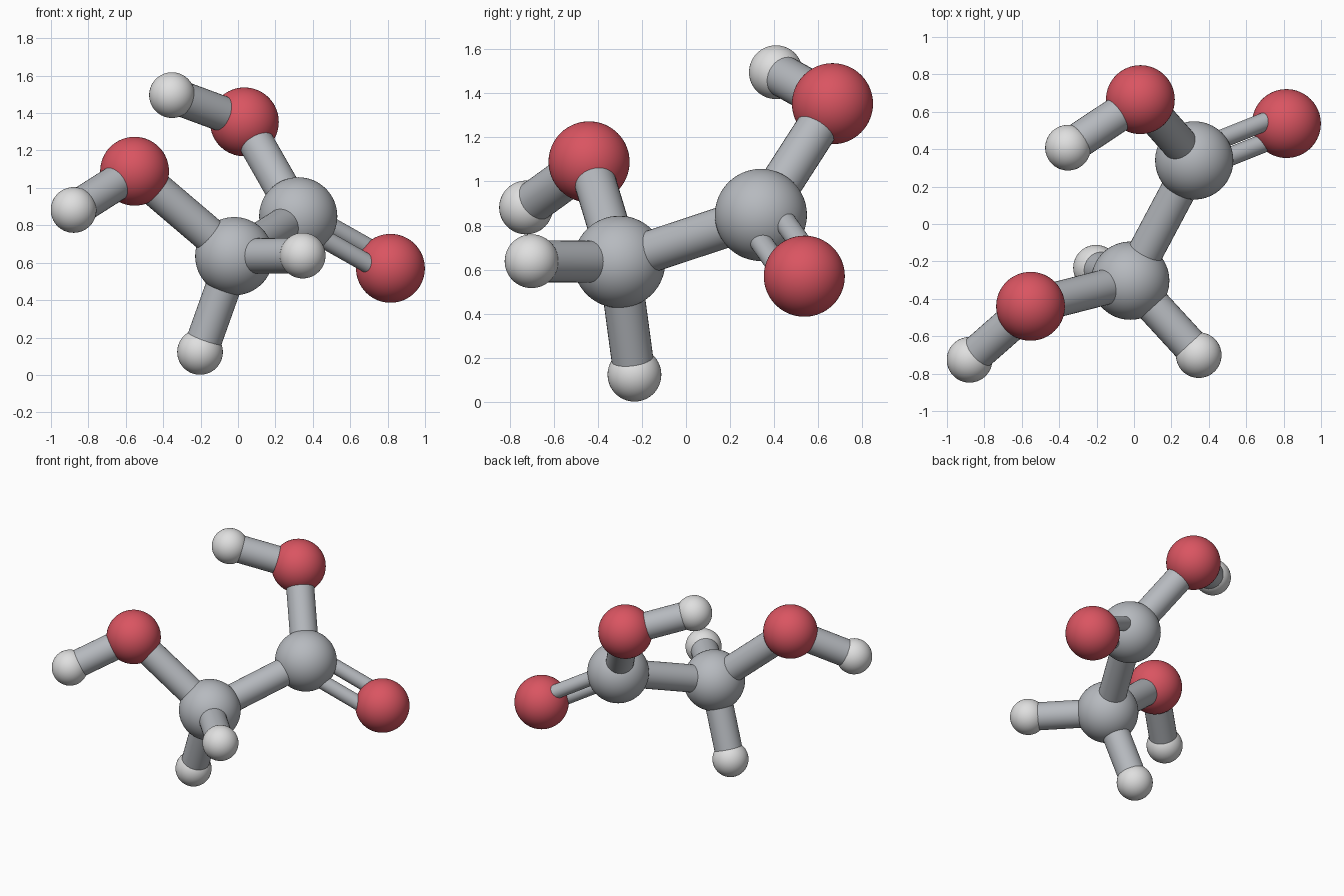
import bpy
from mathutils import Vector

cube = bpy.data.objects.get("Cube")
if cube:
    bpy.data.objects.remove(cube, do_unlink=True)


def material(name, rgb):
    m = bpy.data.materials.new(name)
    m.use_nodes = True
    m.diffuse_color = (*rgb, 1)
    m.node_tree.nodes["Principled BSDF"].inputs["Base Color"].default_value = (*rgb, 1)
    return m


grey = material("cool grey", (0.47, 0.49, 0.52))
red = material("soft red", (0.70, 0.09, 0.12))
white = material("off white", (0.74, 0.74, 0.74))


def finish(name, mat):
    obj = bpy.context.object
    obj.name = name
    obj.data.materials.append(mat)
    bpy.ops.object.shade_smooth_by_angle()


def ball(name, centre, radius, mat):
    bpy.ops.mesh.primitive_uv_sphere_add(segments=64, ring_count=32, radius=radius, location=centre)
    finish(name, mat)


def rod(name, start, end, radius):
    axis = end - start
    bpy.ops.mesh.primitive_cylinder_add(
        vertices=32, radius=radius, depth=axis.length, location=(start + end) / 2,
        rotation=axis.to_track_quat("Z", "Y").to_euler())
    finish(name, grey)


# Ball kinds: radius and colour
KINDS = {"carbon": (0.209, grey), "oxygen": (0.184, red), "hydrogen": (0.122, white)}

# Ball centres
ATOMS = {
    "carbon_front": (-0.02, -0.303, 0.635),
    "carbon_back": (0.322, 0.34, 0.848),
    "oxygen_front": (-0.553, -0.44, 1.089),
    "oxygen_top": (0.034, 0.665, 1.353),
    "oxygen_side": (0.815, 0.537, 0.57),
    "hydrogen_side": (-0.879, -0.726, 0.882),
    "hydrogen_top": (-0.353, 0.408, 1.496),
    "hydrogen_front": (0.346, -0.701, 0.638),
    "hydrogen_bottom": (-0.203, -0.234, 0.123),
}
pos = {name: Vector(p) for name, p in ATOMS.items()}
for name, centre in pos.items():
    ball(name, centre, *KINDS[name.split("_")[0]])

# Single bonds
for a, b in (("carbon_front", "carbon_back"),
             ("carbon_front", "oxygen_front"),
             ("carbon_front", "hydrogen_front"),
             ("carbon_front", "hydrogen_bottom"),
             ("carbon_back", "oxygen_top"),
             ("oxygen_front", "hydrogen_side"),
             ("oxygen_top", "hydrogen_top")):
    rod(f"bond_{a}_{b}", pos[a], pos[b], 0.095)

# Double bond: two thin rods spread in the plane of the back group
start, end = pos["carbon_back"], pos["oxygen_side"]
along = (end - start).normalized()
to_top = pos["oxygen_top"] - start
across = (to_top - along * to_top.dot(along)).normalized()
for label, side in (("upper", 1), ("lower", -1)):
    shift = across * 0.071 * side
    rod(f"double_bond_{label}", start + shift, end + shift, 0.05)
